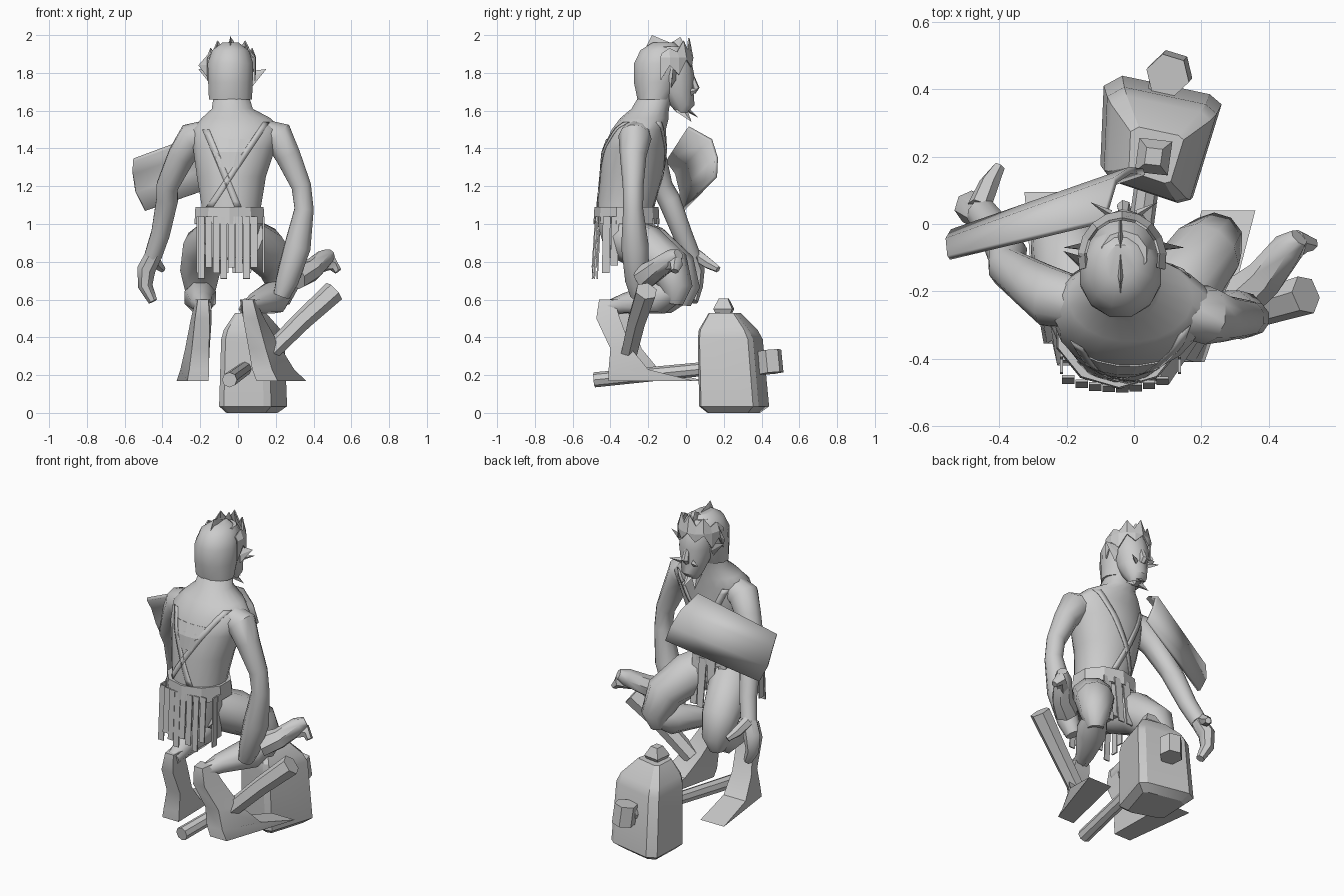
import bpy, bmesh, math
from mathutils import Vector

if "Cube" in bpy.data.objects:
    bpy.data.objects.remove(bpy.data.objects["Cube"])

grey = bpy.data.materials.new("plain_grey")
grey.diffuse_color = (0.6, 0.6, 0.6, 1)
grey.use_nodes = True
grey.node_tree.nodes["Principled BSDF"].inputs["Base Color"].default_value = grey.diffuse_color


def finish(name, bm, smooth=None):
    bmesh.ops.recalc_face_normals(bm, faces=bm.faces)
    me = bpy.data.meshes.new(name)
    bm.to_mesh(me)
    bm.free()
    ob = bpy.data.objects.new(name, me)
    bpy.context.collection.objects.link(ob)
    me.materials.append(grey)
    if smooth:
        bpy.ops.object.select_all(action='DESELECT')
        ob.select_set(True)
        bpy.context.view_layer.objects.active = ob
        bpy.ops.object.shade_smooth_by_angle(angle=math.radians(smooth))
    return ob


def bridge(name, loops, smooth=None):
    """Closed solid through a list of equal point loops."""
    bm = bmesh.new()
    rows = [[bm.verts.new(p) for p in loop] for loop in loops]
    n = len(rows[0])
    for a, b in zip(rows, rows[1:]):
        for i in range(n):
            j = (i + 1) % n
            bm.faces.new((a[i], a[j], b[j], b[i]))
    bm.faces.new(rows[0])
    bm.faces.new(rows[-1])
    return finish(name, bm, smooth)


def rings(name, data, n=16, smooth=50):
    """Stacked level ellipses: cx, cy, z, rx, ry."""
    return bridge(name, [[(cx + rx * math.cos(2 * math.pi * (i + .5) / n),
                           cy + ry * math.sin(2 * math.pi * (i + .5) / n), z) for i in range(n)]
                         for cx, cy, z, rx, ry in data], smooth)


def limb(name, path, n=8, smooth=50):
    """Tube along x, y, z, radius points."""
    pts = [Vector(p[:3]) for p in path]
    loops = []
    for k, p in enumerate(pts):
        t = (pts[min(k + 1, len(pts) - 1)] - pts[max(k - 1, 0)]).normalized()
        u = t.cross(Vector((0.3, 1, 0.1))).normalized()
        v = t.cross(u)
        r = path[k][3]
        loops.append([p + u * r * math.cos(2 * math.pi * i / n) + v * r * math.sin(2 * math.pi * i / n)
                      for i in range(n)])
    return bridge(name, loops, smooth)


def sheet(name, rows, thick=0.008, smooth=None):
    """Thin plate through a grid of points."""
    bm = bmesh.new()
    g = [[bm.verts.new(p) for p in r] for r in rows]
    for a, b in zip(g, g[1:]):
        for i in range(len(a) - 1):
            bm.faces.new((a[i], a[i + 1], b[i + 1], b[i]))
    ob = finish(name, bm, smooth)
    m = ob.modifiers.new("thickness", 'SOLIDIFY')
    m.thickness, m.offset = thick, 0
    return ob


def spike(name, a, b, tip):
    """Flat pointed tuft with a little body."""
    a, b, tip = Vector(a), Vector(b), Vector(tip)
    side = (b - a).cross(tip - a).normalized() * 0.012
    bm = bmesh.new()
    v = [bm.verts.new(p) for p in (a, (a + b) / 2 + side, b, (a + b) / 2 - side)]
    t = bm.verts.new(tip)
    for i in range(4):
        bm.faces.new((v[i], v[(i + 1) % 4], t))
    bm.faces.new(v)
    return finish(name, bm)


# Torso and neck
body = [(-.04, -.31, .82, .13, .11), (-.04, -.32, 1.0, .165, .15), (-.035, -.32, 1.1, .16, .15),
        (-.035, -.29, 1.25, .185, .165), (-.02, -.27, 1.4, .22, .172), (-.005, -.25, 1.5, .24, .145),
        (-.01, -.22, 1.56, .185, .13), (-.03, -.19, 1.61, .11, .1), (-.04, -.14, 1.72, .085, .085)]
rings("torso", body, 20)


def on_body(x, z, side, gap=.003):
    for a, b in zip(body, body[1:]):
        if a[2] <= z <= b[2]:
            f = (z - a[2]) / (b[2] - a[2])
            cx, cy, _, rx, ry = [p + (q - p) * f for p, q in zip(a, b)]
            d = max(0.0, 1 - ((x - cx) / rx) ** 2)
            return Vector((x, cy + side * (ry * math.sqrt(d) + gap), z))


# Crossed straps, back and chest
def strap(name, p, q, side, w=.018):
    rows = []
    for k in range(15):
        f = k / 14
        x, z = p[0] + (q[0] - p[0]) * f, p[1] + (q[1] - p[1]) * f
        rows.append([on_body(x - w, z, side), on_body(x + w, z, side)])
    sheet(name, rows, .003, 40)


for side, label in ((-1, "back"), (1, "chest")):
    strap(label + "_strap_a", (-.17, 1.5), (.0, 1.09), side)
    strap(label + "_strap_b", (.15, 1.54), (-.15, 1.09), side)
sheet("back_plate", [[on_body(-.05 + s * w, z, -1) for s in (-1, -.5, 0, .5, 1)]
                     for w, z in ((.12, 1.45), (.085, 1.38), (.05, 1.3))], .004)

# Belt and hanging cloth strips
rings("belt", [(-.045, -.315, 1.0, .195, .175), (-.045, -.315, 1.09, .19, .17)], 10, None)
for i in range(8):
    x = -.195 + i * .04
    bottom = .71 + .03 * ((i * 5) % 3)
    y = -.478 + 1.2 * (x + .05) ** 2
    sheet("back_strip_%d" % i, [[(x - .018, y, 1.04), (x + .018, y, 1.04)],
                                [(x - .018, y - .018, bottom), (x + .018, y - .018, bottom)]])
for i in range(4):
    x = -.13 + i * .06
    y = on_body(x, 1.03, 1, .02).y
    sheet("front_strip_%d" % i, [[(x - .025, y, 1.03), (x + .025, y, 1.03)],
                                 [(x - .02, y + .03, .74), (x + .02, y + .03, .74)]])
for x, label in ((.135, "right"), (-.215, "left")):
    for k in range(2):
        y = -.42 + k * .045
        sheet("%s_side_strip_%d" % (label, k), [[(x, y - .02, 1.04), (x, y + .02, 1.04)],
                                                [(x, y - .025, .74 + .04 * k), (x, y + .015, .74 + .04 * k)]])

# Arms
limb("right_arm", [(.13, -.26, 1.48, .075), (.215, -.27, 1.46, .088), (.265, -.28, 1.36, .07),
                   (.335, -.28, 1.2, .055), (.35, -.28, 1.08, .053), (.315, -.27, .88, .073),
                   (.26, -.26, .7, .062), (.23, -.25, .62, .045)], 10)
limb("right_hand", [(.31, -.22, .72, .07), (.39, -.16, .755, .06), (.46, -.07, .82, .05), (.49, -.04, .84, .03)], 7)
limb("right_fingers", [(.43, -.1, .78, .04), (.5, -.05, .79, .037), (.53, -.06, .75, .02)], 6)
limb("left_arm", [(-.14, -.24, 1.48, .075), (-.24, -.22, 1.45, .09), (-.3, -.18, 1.36, .075), (-.375, -.13, 1.2, .06),
                  (-.375, -.09, 1.13, .06), (-.41, -.02, .95, .052), (-.45, .03, .83, .048)], 10)
limb("left_hand", [(-.44, .02, .85, .045), (-.485, .05, .76, .05), (-.49, .05, .67, .04), (-.45, .04, .59, .025)], 7)
limb("left_thumb", [(-.46, .05, .84, .035), (-.43, .12, .79, .03), (-.4, .17, .76, .018)], 6)

# Legs: thigh forward, shin back, broad foot down
limb("left_thigh", [(-.11, -.32, .92, .12), (-.17, -.18, .87, .125), (-.2, -.05, .76, .11), (-.2, -.01, .65, .085),
                    (-.2, -.02, .57, .045)], 10)
limb("right_thigh", [(.04, -.32, .92, .12), (.13, -.21, .87, .125), (.21, -.09, .78, .11), (.24, -.05, .66, .085),
                     (.23, -.06, .58, .045)], 10)
limb("left_shin", [(-.2, .0, .65, .06), (-.2, -.1, .61, .09), (-.19, -.26, .585, .06), (-.18, -.38, .56, .042)], 8)
limb("right_shin", [(.24, -.04, .65, .06), (.19, -.14, .61, .09), (.09, -.32, .58, .055), (.05, -.43, .55, .042)], 8)


def foot(name, x, splay, dy):
    # half width, back y, front y, height, sideways shift
    rows = [(.04, -.46, -.38, .6, 0), (.055, -.475, -.35, .5, .15), (.065, -.4, -.29, .34, .5),
            (.075, -.41, -.2, .23, .75), (.08, -.41, .04, .17, 1)]
    loops = []
    for w, b, f, z, s in rows:
        c = x + splay * s * .45
        g = x + splay * s
        loops.append([(c - w * .7, b + dy, z), (c + w * .7, b + dy, z), (g + w, f + dy, z), (g - w, f + dy, z)])
    bridge(name, loops, 35)


foot("left_foot", -.185, -.06, .055)
foot("right_foot", .05, .23, 0)

# Tapered club leaning beside the right leg
limb("short_club", [(.51, -.21, .645, .06), (.34, -.26, .49, .053), (.17, -.3, .32, .048)], 6, 30)

# Shield: curved slab
near = [(-.55, -.1, 1.34), (-.555, -.05, 1.27), (-.54, -.025, 1.17), (-.49, -.02, 1.07)]
far = [(-.09, .01, 1.51), (-.055, .13, 1.445), (-.01, .16, 1.35), (.03, .155, 1.25)]
sheet("shield", [near, far], .02, 40)


# Hammer: bevelled block, knob, end nut and haft
def slab(scale, z, cx=.055, cy=.245):
    return [(cx + dx * scale, cy + dy * scale, z) for dx, dy in
            ((-.145, .165), (-.09, .195), (.17, .14), (.205, .11), (.12, -.165), (.08, -.175), (-.13, -.105), (-.155, -.07))]


bridge("hammer_head", [slab(.75, 0), slab(1, .035), slab(.93, .39, .055, .225), slab(.84, .44, .055, .215),
                       slab(.45, .53, .055, .2)], 25)
bridge("hammer_knob", [[(.058 + s * a, .2 + s * b, z) for a, b in ((-1, -.8), (.75, -1), (1, .8), (-.75, 1))]
                       for s, z in ((.04, .52), (.056, .55), (.027, .605))])
limb("hammer_haft", [(-.045, -.485, .175, .04), (.08, .42, .265, .035)], 8, 40)
limb("haft_nut", [(.1, .44, .33, .066), (.11, .452, .21, .066)], 6, None)

# Head: skull shell, face, features
rings("skull", [(-.04, -.17, 1.66, .118, .09), (-.04, -.155, 1.75, .122, .125), (-.04, -.14, 1.85, .125, .14),
                (-.04, -.13, 1.92, .1, .115), (-.04, -.12, 1.96, .045, .06)], 12, 40)
rings("face", [(-.03, -.02, 1.59, .04, .03), (-.03, -.02, 1.63, .065, .065), (-.03, -.05, 1.7, .085, .09),
               (-.03, -.06, 1.78, .1, .105), (-.03, -.07, 1.86, .1, .1), (-.03, -.09, 1.94, .07, .07)], 10, 40)
limb("nose", [(-.03, .03, 1.78, .015), (-.03, .05, 1.72, .022), (-.03, .035, 1.7, .018)], 6, None)

# Hair: jagged cap wrapped round the front and sides
low = [1.76, 1.84, 1.79, 1.87, 1.83, 1.88, 1.83, 1.87, 1.79, 1.84, 1.76]
top = [1.9, 1.93, 1.91, 1.97, 1.92, 1.985, 1.92, 1.97, 1.91, 1.93, 1.9]
hair = []
for scale, heights in ((1, low), (1, [1.88] * 11), (.85, top)):
    row = []
    for k, z in enumerate(heights):
        a = math.radians(-15 + k * 21)
        row.append((-.035 + .128 * scale * math.cos(a), -.1 + .135 * scale * math.sin(a), z))
    hair.append(row)
sheet("hair_cap", hair, .008)
for s, label in ((-1, "left"), (1, "right")):
    c = -.03
    spike(label + "_ear", (c + s * .1, -.08, 1.72), (c + s * .1, -.05, 1.81), (c + s * .18, -.07, 1.82))
    spike(label + "_whisker", (c + s * .04, .03, 1.68), (c + s * .04, .03, 1.72), (c + s * .1, .065, 1.71))
    spike(label + "_beard", (c + s * .04, -.06, 1.6), (c, .0, 1.62), (c + s * .05, .03, 1.54))
spike("top_hair", (-.04, -.22, 1.92), (-.04, -.06, 1.95), (-.04, -.18, 2.0))
spike("front_hair", (-.04, -.11, 1.94), (-.04, .03, 1.88), (-.04, -.03, 1.99))
spike("left_tuft", (-.15, -.14, 1.76), (-.14, -.1, 1.92), (-.21, -.08, 1.84))
spike("chin_beard", (-.06, .0, 1.61), (0, .0, 1.61), (-.03, .07, 1.56))
